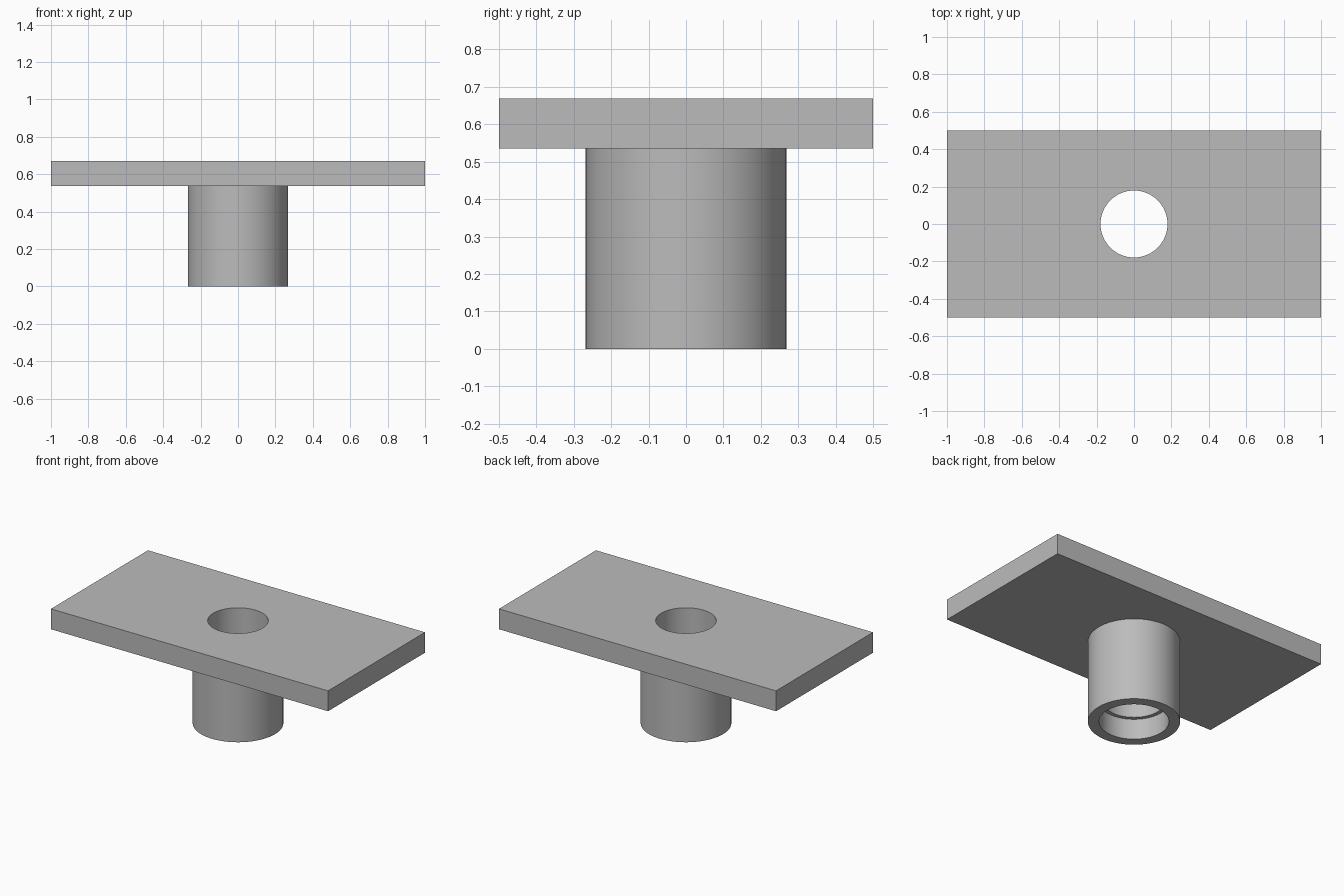
import bpy
import math

cube = bpy.data.objects.get("Cube")
if cube:
    bpy.data.objects.remove(cube, do_unlink=True)

PLATE_BOTTOM, PLATE_TOP = 0.536, 0.669
TUBE_RADIUS, BORE_RADIUS, RECESS_RADIUS = 0.268, 0.179, 0.203
RECESS_DEPTH = 0.133

# Plain grey metal
grey = bpy.data.materials.new("grey metal")
grey.use_nodes = True
colour = (0.5, 0.5, 0.5, 1)
grey.diffuse_color = colour
grey.node_tree.nodes["Principled BSDF"].inputs["Base Color"].default_value = colour


def cylinder(name, radius, bottom, top):
    bpy.ops.mesh.primitive_cylinder_add(
        vertices=96, radius=radius, depth=top - bottom,
        location=(0, 0, (bottom + top) / 2))
    obj = bpy.context.object
    obj.name = name
    obj.data.materials.append(grey)
    return obj


def combine(target, other, operation):
    mod = target.modifiers.new(operation.lower(), 'BOOLEAN')
    mod.operation = operation
    mod.solver = 'EXACT'
    mod.object = other
    bpy.context.view_layer.objects.active = target
    bpy.ops.object.modifier_apply(modifier=mod.name)
    bpy.data.objects.remove(other, do_unlink=True)


# Rectangular plate
bpy.ops.mesh.primitive_cube_add(size=1, location=(0, 0, (PLATE_BOTTOM + PLATE_TOP) / 2))
plate = bpy.context.object
plate.name = "flanged_sleeve"
plate.scale = (2, 1, PLATE_TOP - PLATE_BOTTOM)
bpy.ops.object.transform_apply(location=True, scale=True)
plate.data.materials.append(grey)

# Round sleeve below the plate, running up inside it for a clean join
combine(plate, cylinder("sleeve", TUBE_RADIUS, 0, (PLATE_BOTTOM + PLATE_TOP) / 2), 'UNION')

# Through bore and wider recess at the lower end
combine(plate, cylinder("bore_cutter", BORE_RADIUS, -0.1, PLATE_TOP + 0.1), 'DIFFERENCE')
combine(plate, cylinder("recess_cutter", RECESS_RADIUS, -0.1, RECESS_DEPTH), 'DIFFERENCE')

# Smooth round walls, crisp edges
bpy.ops.object.select_all(action='DESELECT')
plate.select_set(True)
bpy.context.view_layer.objects.active = plate
bpy.ops.object.shade_smooth_by_angle(angle=math.radians(30))
